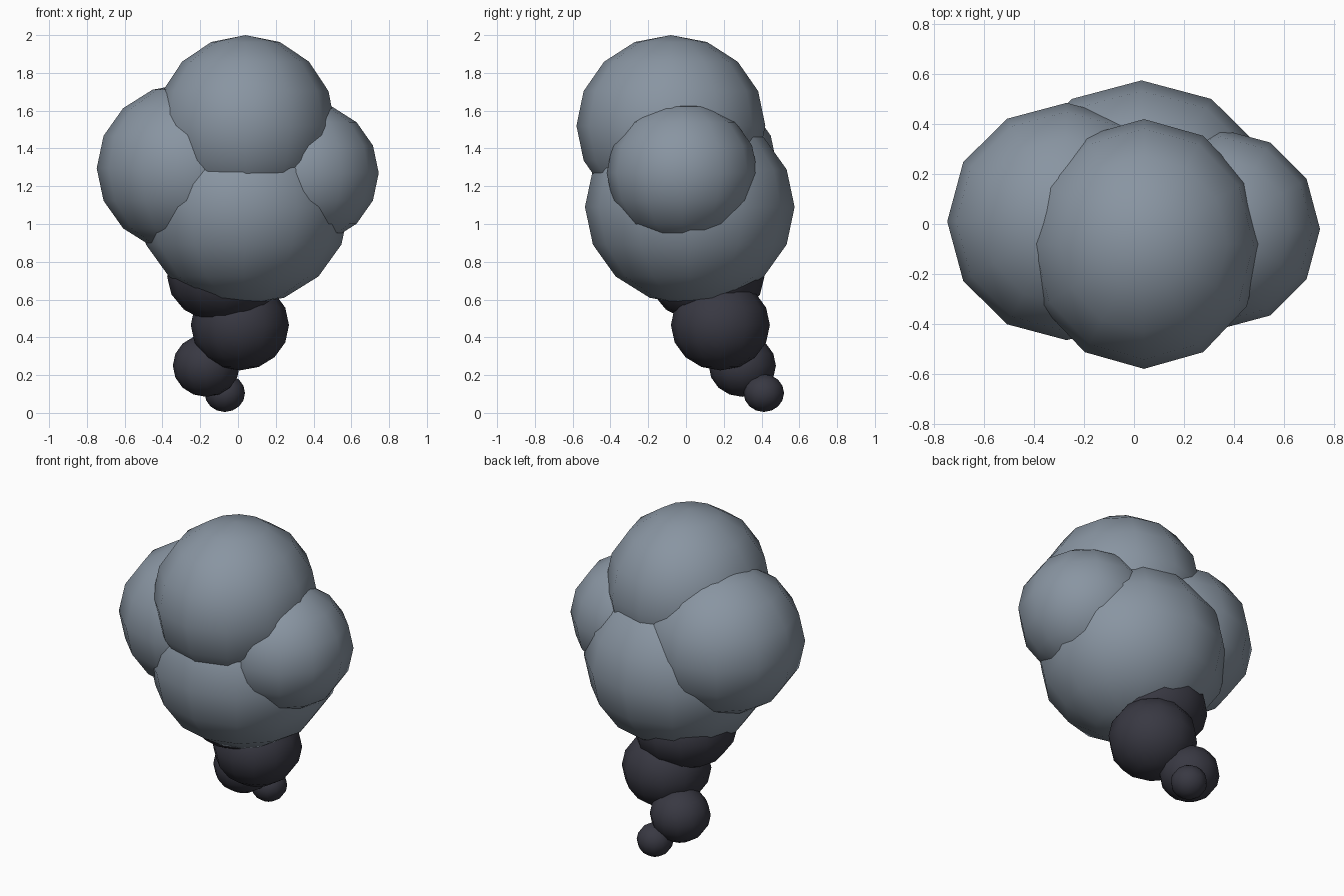
import bpy

cube = bpy.data.objects.get("Cube")
if cube:
    bpy.data.objects.remove(cube, do_unlink=True)


def make_material(name, rgb):
    mat = bpy.data.materials.new(name)
    mat.use_nodes = True
    color = (*rgb, 1.0)
    mat.diffuse_color = color
    mat.node_tree.nodes["Principled BSDF"].inputs["Base Color"].default_value = color
    return mat


def puff(name, center, radii, mat):
    """Smooth low-poly ellipsoid."""
    bpy.ops.mesh.primitive_uv_sphere_add(segments=12, ring_count=8, radius=1, location=center)
    obj = bpy.context.object
    obj.name = name
    obj.scale = radii
    bpy.ops.object.transform_apply(location=False, rotation=False, scale=True)
    bpy.ops.object.shade_smooth()
    obj.data.materials.append(mat)


grey = make_material("smoke grey", (0.25, 0.30, 0.36))
dark = make_material("soot dark", (0.04, 0.04, 0.055))

# Billowing pale cloud
puff("top_puff", (0.04, -0.08, 1.52), (0.475, 0.50, 0.48), grey)
puff("core_puff", (0.03, 0.02, 1.09), (0.56, 0.555, 0.52), grey)
puff("right_puff", (-0.27, 0.01, 1.295), (0.478, 0.475, 0.45), grey)
puff("left_puff", (0.345, -0.02, 1.27), (0.40, 0.40, 0.38), grey)

# Dark trail tapering to the ground
puff("trail_base", (-0.07, 0.11, 0.72), (0.305, 0.305, 0.245), dark)
puff("trail_middle", (0.01, 0.182, 0.465), (0.26, 0.262, 0.24), dark)
puff("trail_lower", (-0.168, 0.298, 0.25), (0.177, 0.178, 0.165), dark)
puff("trail_tip", (-0.07, 0.412, 0.105), (0.107, 0.107, 0.10), dark)
